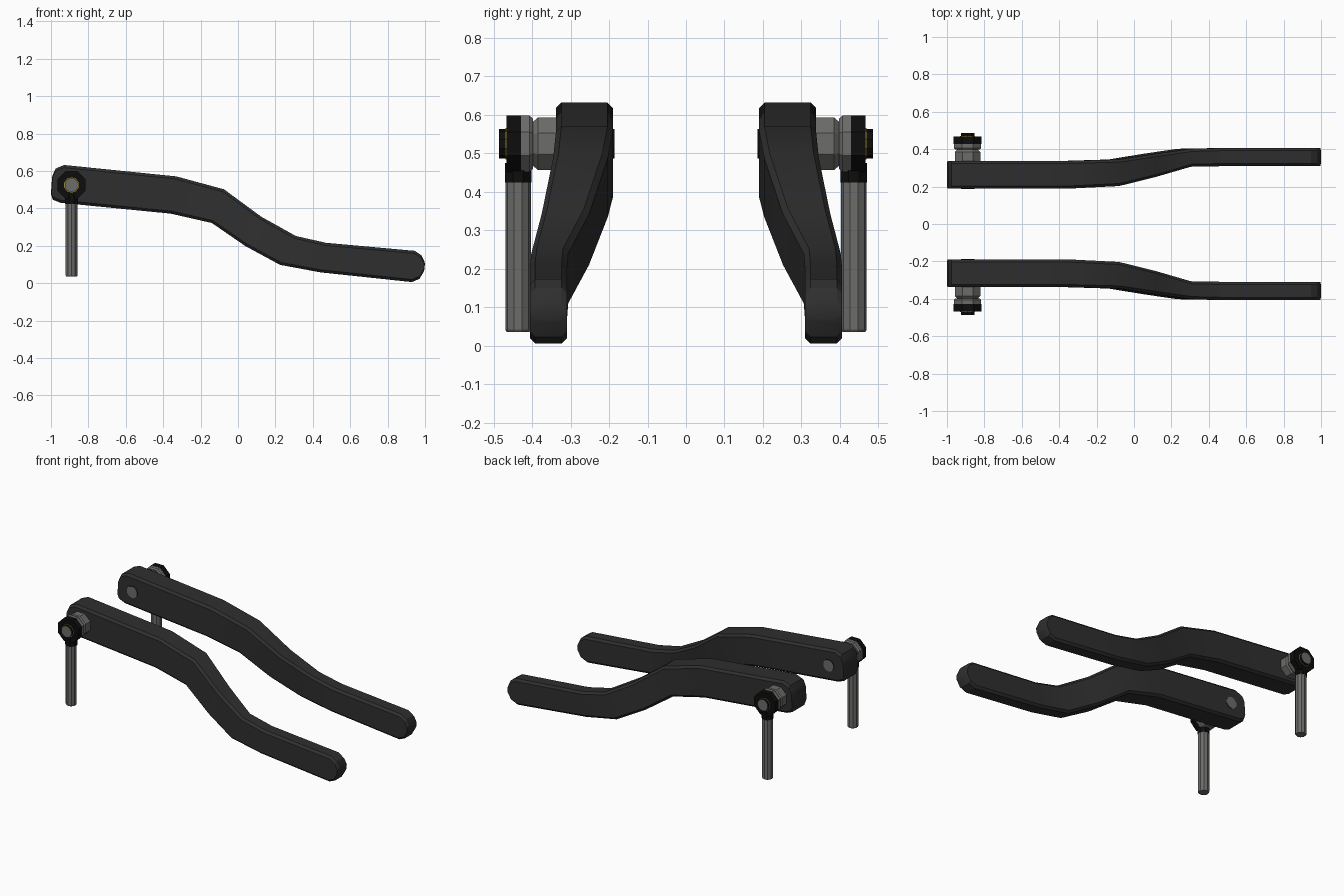
import bpy, bmesh, math
from mathutils import Matrix, Vector

if "Cube" in bpy.data.objects:
    bpy.data.objects.remove(bpy.data.objects["Cube"])


def material(name, value):
    m = bpy.data.materials.new(name)
    m.diffuse_color = (*value, 1)
    m.use_nodes = True
    m.node_tree.nodes["Principled BSDF"].inputs["Base Color"].default_value = m.diffuse_color
    return m


ARM = material("charcoal", (0.028, 0.028, 0.028))
BLACK = material("black", (0.004, 0.004, 0.004))
STEEL = material("grey steel", (0.15, 0.15, 0.145))
BRASS = material("brass", (0.35, 0.25, 0.03))


def finish(bm, name, *mats):
    """Turn a bmesh into an object mirrored to the other side (y)."""
    bmesh.ops.recalc_face_normals(bm, faces=bm.faces)
    me = bpy.data.meshes.new(name)
    bm.to_mesh(me)
    bm.free()
    for m in mats:
        me.materials.append(m)
    ob = bpy.data.objects.new(name, me)
    bpy.context.collection.objects.link(ob)
    mod = ob.modifiers.new("mirror", 'MIRROR')
    mod.use_axis = (False, True, False)
    mod.use_mirror_merge = False
    return ob


# Arm: chamfered rectangle lofted along stations
# (top x, top z, bottom x, bottom z, inner y, outer y)
stations = [
    (-0.990, 0.580, -0.998, 0.470, 0.190, 0.338),
    (-0.975, 0.613, -0.990, 0.446, 0.190, 0.338),
    (-0.930, 0.632, -0.950, 0.430, 0.190, 0.338),
    (-0.330, 0.571, -0.360, 0.372, 0.190, 0.338),
    (-0.075, 0.502, -0.140, 0.322, 0.203, 0.345),
    (0.125, 0.355, 0.040, 0.198, 0.252, 0.375),
    (0.310, 0.252, 0.225, 0.098, 0.306, 0.402),
    (0.470, 0.216, 0.440, 0.058, 0.309, 0.406),
    (0.945, 0.173, 0.930, 0.006, 0.309, 0.406),
    (0.980, 0.150, 0.970, 0.023, 0.309, 0.406),
    (0.997, 0.115, 0.993, 0.062, 0.309, 0.406),
]


def ring(bm, st, c, inset=0.0):
    tx, tz, bx, bz, yi, yo = st
    top, bot = Vector((tx, 0, tz)), Vector((bx, 0, bz))
    d = (bot - top).normalized()
    top, bot = top + d * inset, bot - d * inset
    yi, yo = yi + inset, yo - inset
    pts = [(top, yi + c, 0), (top, yo - c, 0), (top, yo, c), (bot, yo, -c),
           (bot, yo - c, 0), (bot, yi + c, 0), (bot, yi, -c), (top, yi, c)]
    return [bm.verts.new(p + d * k + Vector((0, y, 0))) for p, y, k in pts]


bm = bmesh.new()
rings = [ring(bm, s, 0.014) for s in stations]
# small bevel on both end caps
for idx, dx in ((0, -0.003), (-1, 0.003)):
    s = list(stations[idx])
    s[0] += dx
    s[2] += dx
    r = ring(bm, s, 0.012, 0.01)
    rings = [r] + rings if idx == 0 else rings + [r]
for a, b in zip(rings, rings[1:]):
    for i in range(8):
        j = (i + 1) % 8
        bm.faces.new((a[i], a[j], b[j], b[i]))
bm.faces.new(rings[0])
bm.faces.new(rings[-1])
arm = finish(bm, "curved_arm", ARM)
bpy.context.view_layer.objects.active = arm
arm.select_set(True)
bpy.ops.object.shade_smooth_by_angle(angle=math.radians(25))
arm.select_set(False)

PX, PZ, RODY = -0.89, 0.525, 0.436


def lathe(name, radii, sides, mats, upright=False, cap_mat=0):
    """Stack of rings (position, flat radius) along y, or along z if upright."""
    bm = bmesh.new()
    loops = []
    for t, r in radii:
        r /= math.cos(math.pi / sides)
        loop = []
        for i in range(sides):
            a = (i + 0.5) * 2 * math.pi / sides
            u, v = r * math.cos(a), r * math.sin(a)
            p = (PX + u, RODY + v, t) if upright else (PX + u, t, PZ + v)
            loop.append(bm.verts.new(p))
        loops.append(loop)
    for a, b in zip(loops, loops[1:]):
        for i in range(sides):
            j = (i + 1) % sides
            bm.faces.new((a[i], a[j], b[j], b[i]))
    for loop in (loops[0], loops[-1]):
        bm.faces.new(loop).material_index = cap_mat
    return finish(bm, name, *mats)


# Pivot pin through the arm, with grey end caps
lathe("pivot_pin", [(0.186, 0.036), (0.486, 0.036)], 10, (BLACK, STEEL), cap_mat=1)
# Thin bushing around the pin
lathe("bushing", [(0.46, 0.039), (0.4695, 0.039)], 10, (BRASS,))
# Nut and spacer next to the arm
lathe("nut", [(0.33, 0.068), (0.385, 0.068), (0.400, 0.055)], 8, (STEEL,))
lathe("spacer_washer", [(0.398, 0.066), (0.407, 0.073), (0.430, 0.073)], 8, (STEEL,))
# Rod eye
lathe("rod_eye", [(0.429, 0.074), (0.467, 0.074)], 8, (BLACK,))
# Collar and hanging rod
lathe("rod_collar", [(0.424, 0.034), (0.475, 0.034)], 8, (BLACK,), True)
lathe("hanging_rod", [(0.036, 0.028), (0.042, 0.032), (0.430, 0.032)], 10, (STEEL,), True)
